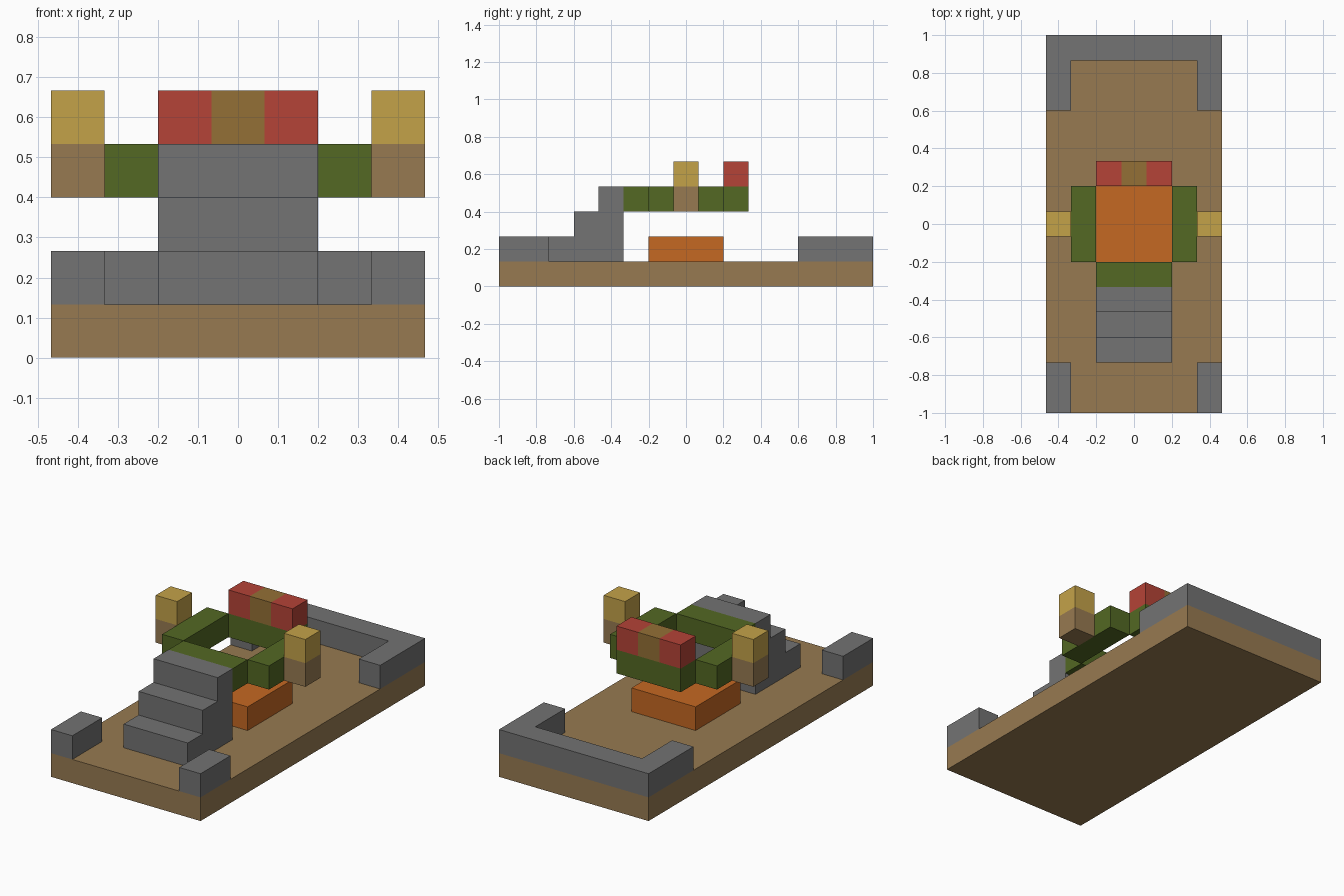
import bpy
import bmesh
from mathutils import Vector

U = 2 / 15  # one block

cube = bpy.data.objects.get("Cube")
if cube:
    bpy.data.objects.remove(cube, do_unlink=True)


def material(name, r, g, b):
    """Flat material from an 8-bit sRGB colour."""
    linear = [((c / 255 + 0.055) / 1.055) ** 2.4 for c in (r, g, b)] + [1.0]
    mat = bpy.data.materials.new(name)
    mat.use_nodes = True
    mat.diffuse_color = linear
    bsdf = mat.node_tree.nodes["Principled BSDF"]
    bsdf.inputs["Base Color"].default_value = linear
    bsdf.inputs["Roughness"].default_value = 0.9
    return mat


earth = material("earth brown", 151, 122, 81)
stone = material("stone grey", 115, 115, 115)
leaf = material("leaf green", 83, 104, 35)
ember = material("orange", 197, 104, 34)
red = material("red", 181, 67, 55)
bronze = material("bronze brown", 148, 112, 54)
gold = material("gold", 196, 162, 73)


def prism(name, outline, offset, mats, cuts=(), rule=None):
    """Extrude an outline in block units, cut it, and colour faces by a rule."""
    bm = bmesh.new()
    face = bm.faces.new([bm.verts.new(Vector(p) * U) for p in outline])
    out = bmesh.ops.extrude_face_region(bm, geom=[face], use_keep_orig=True)
    moved = [v for v in out["geom"] if isinstance(v, bmesh.types.BMVert)]
    bmesh.ops.translate(bm, verts=moved, vec=Vector(offset) * U)
    for point, normal in cuts:
        bmesh.ops.bisect_plane(bm, geom=bm.verts[:] + bm.edges[:] + bm.faces[:],
                               plane_co=Vector(point) * U, plane_no=normal)
    bmesh.ops.recalc_face_normals(bm, faces=bm.faces[:])
    if rule:
        for f in bm.faces:
            f.material_index = rule(f.calc_center_median() / U)
    mesh = bpy.data.meshes.new(name)
    bm.to_mesh(mesh)
    bm.free()
    for mat in mats:
        mesh.materials.append(mat)
    obj = bpy.data.objects.new(name, mesh)
    bpy.context.scene.collection.objects.link(obj)
    return obj


def box(name, x, y, z, mats, **kw):
    """Box from (min, max) ranges in block units."""
    outline = [(x[0], y[0], z[0]), (x[1], y[0], z[0]),
               (x[1], y[1], z[0]), (x[0], y[1], z[0])]
    return prism(name, outline, (0, 0, z[1] - z[0]), mats, **kw)


# Ground slab and central hearth
box("ground_slab", (-3.5, 3.5), (-7.5, 7.5), (0, 1), [earth])
box("hearth_block", (-1.5, 1.5), (-1.5, 1.5), (1, 2), [ember])

# U-shaped wall at the back
half = [(3.5, 7.5), (3.5, 4.5), (2.5, 4.5), (2.5, 6.5)]
wall = half + [(-x, y) for x, y in reversed(half)]
prism("back_wall", [(x, y, 1) for x, y in wall], (0, 0, 1), [stone])

# Three-step stair
steps = [(-2.5, 1), (-5.5, 1)]
for i in range(3):
    steps += [(-5.5 + i, 2 + i), (-4.5 + i, 2 + i)]
prism("stairs", [(-1.5, y, z) for y, z in steps], (3, 0, 0), [stone])

# Raised ring: front and back bars
box("ring_front", (-1.5, 1.5), (-2.5, -1.5), (3, 4), [leaf])
box("ring_back", (-1.5, 1.5), (1.5, 2.5), (3, 4), [leaf])

# Mirrored parts: front corner blocks, ring sides, two-tone posts
for side, s in (("left", 1), ("right", -1)):
    outer = sorted((2.5 * s, 3.5 * s))
    inner = sorted((1.5 * s, 2.5 * s))
    box(side + "_corner_block", outer, (-7.5, -5.5), (1, 2), [stone])
    box(side + "_ring_side", inner, (-1.5, 1.5), (3, 4), [leaf])
    box(side + "_post", outer, (-0.5, 0.5), (3, 5), [earth, gold],
        cuts=[((0, 0, 4), (0, 0, 1))], rule=lambda c: int(c.z > 4))

# Back rest with a different middle block
box("back_rest", (-1.5, 1.5), (1.5, 2.5), (4, 5), [red, bronze],
    cuts=[((x, 0, 0), (1, 0, 0)) for x in (-0.5, 0.5)],
    rule=lambda c: int(abs(c.x) < 0.5))
